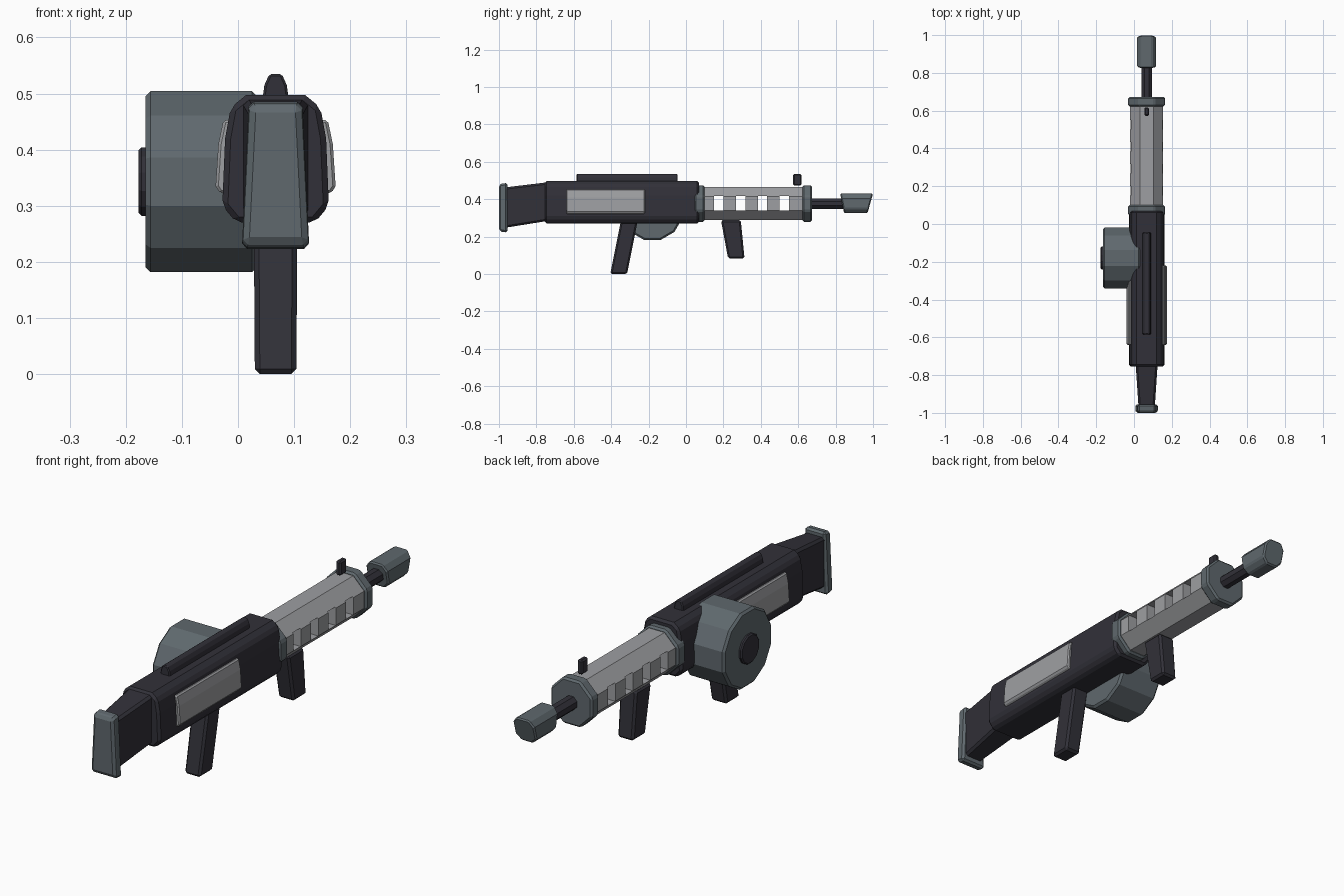
import bpy, bmesh, math
from mathutils import Matrix, Vector

cube = bpy.data.objects.get("Cube")
if cube:
    bpy.data.objects.remove(cube, do_unlink=True)

CX, CZ = 0.067, 0.377  # bore axis


def material(name, rgb):
    m = bpy.data.materials.new(name)
    m.use_nodes = True
    m.diffuse_color = (*rgb, 1)
    bsdf = next(n for n in m.node_tree.nodes if n.type == 'BSDF_PRINCIPLED')
    bsdf.inputs["Base Color"].default_value = (*rgb, 1)
    return m


DARK = material("dark charcoal", (0.031, 0.030, 0.040))
MID = material("slate grey", (0.115, 0.140, 0.155))
LIGHT = material("light grey", (0.34, 0.345, 0.36))


def loft(name, rings, mat, bevel=0.0):
    """Skin a closed solid through rings of points, with optional hard bevel."""
    bm = bmesh.new()
    loops = [[bm.verts.new(p) for p in ring] for ring in rings]
    for a, b in zip(loops, loops[1:]):
        for i in range(len(a)):
            j = (i + 1) % len(a)
            bm.faces.new((a[i], a[j], b[j], b[i]))
    bm.faces.new(loops[0])
    bm.faces.new(loops[-1])
    bmesh.ops.recalc_face_normals(bm, faces=bm.faces)
    mesh = bpy.data.meshes.new(name)
    bm.to_mesh(mesh)
    bm.free()
    mesh.materials.append(mat)
    ob = bpy.data.objects.new(name, mesh)
    bpy.context.collection.objects.link(ob)
    if bevel:
        mod = ob.modifiers.new("bevel", 'BEVEL')
        mod.width, mod.segments = bevel, 1
        mod.limit_method, mod.angle_limit = 'ANGLE', math.radians(40)
    return ob


def prism(name, profile, y0, y1, mat, bevel=0.0):
    """Extrude an (x, z) profile along y."""
    return loft(name, [[(x, y, z) for x, z in profile] for y in (y0, y1)], mat, bevel)


def rect(x0, x1, z0, z1):
    return [(x0, z0), (x1, z0), (x1, z1), (x0, z1)]


def polygon(sides, half):
    """Flat-sided regular polygon about the bore axis, sized across flats."""
    r, step = half / math.cos(math.pi / sides), 2 * math.pi / sides
    return [(CX + r * math.cos(step * (i + 0.5)), CZ + r * math.sin(step * (i + 0.5)))
            for i in range(sides)]


def mirrored(half_profile):
    """Complete a (offset, z) half profile across the centre line."""
    return ([(CX + x, z) for x, z in half_profile]
            + [(CX - x, z) for x, z in reversed(half_profile)])


# Receiver, with slightly flared sides
prism("receiver", mirrored([(0.07, 0.27), (0.095, 0.30), (0.09, 0.42), (0.08, 0.475), (0.053, 0.497)]),
      -0.755, 0.07, DARK, 0.01)
prism("top_rail", mirrored([(0.024, 0.485), (0.020, 0.515), (0.011, 0.535)]), -0.585, -0.045, DARK, 0.004)

# Side panels
panel = [(0.075, 0.322), (0.099, 0.322), (0.107, 0.335), (0.102, 0.41), (0.093, 0.453), (0.07, 0.453)]
for side, label in ((1, "left"), (-1, "right")):
    prism(label + "_side_panel", [(CX + side * x, z) for x, z in panel], -0.64, -0.22, LIGHT, 0.005)

# Stock and butt plate
loft("stock", [[(x, y, z) for x, z in rect(CX - w, CX + w, z0, z1)]
               for y, w, z0, z1 in ((-0.97, 0.043, 0.247, 0.463), (-0.745, 0.058, 0.283, 0.49))], DARK, 0.01)
loft("butt_plate", [[(CX - w, y, z0), (CX + w, y, z0), (CX + w - 0.012, y, z1), (CX - w + 0.012, y, z1)]
                    for y, w, z0, z1 in ((-1.0, 0.056, 0.235, 0.475), (-0.985, 0.06, 0.226, 0.483),
                                         (-0.955, 0.06, 0.222, 0.487))], MID, 0.009)

# Barrel shroud with windows cut right through
shroud = prism("barrel_shroud", polygon(8, 0.0875), 0.08, 0.64, LIGHT)
for n in range(4):
    y = 0.15 + n * 0.117
    cutter = prism("window_cutter", rect(CX - 0.2, CX + 0.2, 0.34, 0.417), y, y + 0.05, LIGHT)
    cutter.hide_render = True
    cutter.hide_viewport = True
    cutter.display_type = 'WIRE'
    mod = shroud.modifiers.new("window", 'BOOLEAN')
    mod.operation, mod.solver, mod.object = 'DIFFERENCE', 'EXACT', cutter

# Apply the cuts and discard the cutters
graph = bpy.context.evaluated_depsgraph_get()
cut_mesh = bpy.data.meshes.new_from_object(shroud.evaluated_get(graph))
shroud.modifiers.clear()
shroud.data = cut_mesh
for ob in [o for o in bpy.data.objects if o.name.startswith("window_cutter")]:
    bpy.data.objects.remove(ob, do_unlink=True)

# Collars, barrel and slanted muzzle
prism("rear_collar", polygon(8, 0.0975), 0.045, 0.1, MID, 0.008)
prism("front_collar", polygon(8, 0.0975), 0.623, 0.673, MID, 0.008)
prism("barrel", polygon(8, 0.028), 0.66, 0.85, DARK)
muzzle = mirrored([(0.026, 0.325), (0.05, 0.35), (0.05, 0.405), (0.03, 0.431)])
loft("muzzle", [[(x, y + slope * (z - CZ), z) for x, z in muzzle]
                for y, slope in ((0.835, -0.2), (0.985, 0.28))], MID, 0.006)

# Front sight
prism("front_sight", rect(CX - 0.012, CX + 0.012, 0.474, 0.535), 0.573, 0.617, DARK, 0.006)

# Grips, each leaning along y: (name, bottom z, bottom y range, top z, top y range)
for name, z0, b0, b1, z1, t0, t1 in (("rear_grip", 0.0, -0.405, -0.315, 0.3, -0.345, -0.255),
                                     ("front_grip", 0.083, 0.225, 0.313, 0.288, 0.187, 0.293)):
    loft(name, [[(CX - w, a, z), (CX + w, a, z), (CX + w, b, z), (CX - w, b, z)]
                for w, z, a, b in ((0.037, z0, b0, b1), (0.039, z1, t0, t1))], DARK, 0.009)


# Drum magazine with hub on the right side
def disc(name, radius, x0, x1, sides, mat, bevel):
    step = 2 * math.pi / sides
    loft(name, [[(x, -0.18 + radius * math.cos(step * (i + 0.5)), 0.343 + radius * math.sin(step * (i + 0.5)))
                 for i in range(sides)] for x in (x0, x1)], mat, bevel)


disc("drum_magazine", 0.167, -0.165, 0.034, 12, MID, 0.009)
disc("drum_hub", 0.063, -0.177, -0.15, 12, DARK, 0.005)
